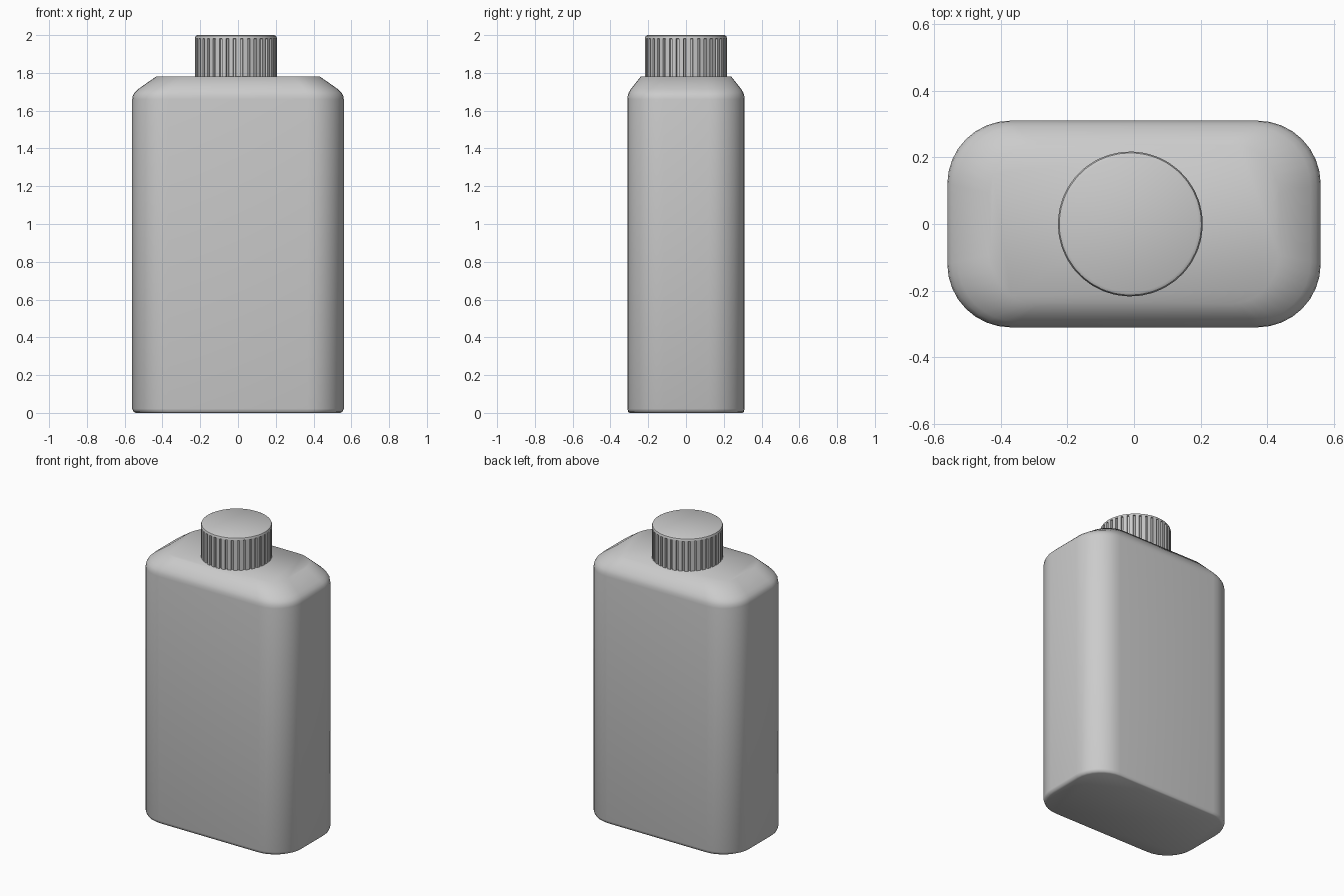
import bpy
import bmesh
from math import sin, cos, pi, radians

if "Cube" in bpy.data.objects:
    bpy.data.objects.remove(bpy.data.objects["Cube"])


def loft(name, rings, angle):
    """Skin a stack of closed rings, cap both ends and shade by angle."""
    bm = bmesh.new()
    loops = [[bm.verts.new(p) for p in ring] for ring in rings]
    n = len(loops[0])
    for a, b in zip(loops, loops[1:]):
        for i in range(n):
            j = (i + 1) % n
            bm.faces.new((a[i], a[j], b[j], b[i]))
    bm.faces.new(loops[0][::-1])
    bm.faces.new(loops[-1])
    bmesh.ops.recalc_face_normals(bm, faces=bm.faces)
    mesh = bpy.data.meshes.new(name)
    bm.to_mesh(mesh)
    bm.free()
    obj = bpy.data.objects.new(name, mesh)
    bpy.context.collection.objects.link(obj)
    bpy.ops.object.select_all(action='DESELECT')
    obj.select_set(True)
    bpy.context.view_layer.objects.active = obj
    bpy.ops.object.shade_smooth_by_angle(angle=radians(angle))
    return obj


def rounded_rect(hx, hy, r, z, scale, seg=8):
    """Rounded rectangle ring, scaled about the centre."""
    pts = []
    for k, (sx, sy) in enumerate([(1, 1), (-1, 1), (-1, -1), (1, -1)]):
        for i in range(seg + 1):
            t = (k + i / seg) * pi / 2
            pts.append((scale * (sx * (hx - r) + r * cos(t)),
                        scale * (sy * (hy - r) + r * sin(t)), z))
    return pts


# Bottle body: straight walls, small foot bevel, sloping shoulder
body_profile = [(0.965, 0.0), (0.988, 0.006), (1.0, 0.022), (1.0, 1.66),
                (0.994, 1.68), (0.976, 1.697), (0.945, 1.714), (0.775, 1.78)]
loft("bottle_body",
     [rounded_rect(0.56, 0.31, 0.19, z, s) for s, z in body_profile], 50)

# Screw cap: grooved wall below a plain bevelled rim
RIBS, R, CX = 36, 0.217, -0.011


def cap_ring(r_rib, r_groove, z):
    pts = []
    for i in range(RIBS):
        for f, r in ((0.0, r_rib), (0.62, r_rib), (0.68, r_groove), (0.94, r_groove)):
            t = (i + f) / RIBS * 2 * pi
            pts.append((CX + r * cos(t), r * sin(t), z))
    return pts


G = R - 0.01
loft("screw_cap", [cap_ring(R, G, 1.775), cap_ring(R, G, 1.98),
                   cap_ring(R, R, 1.981), cap_ring(R, R, 1.985),
                   cap_ring(R - 0.004, R - 0.004, 1.995),
                   cap_ring(R - 0.013, R - 0.013, 2.0)], 35)
